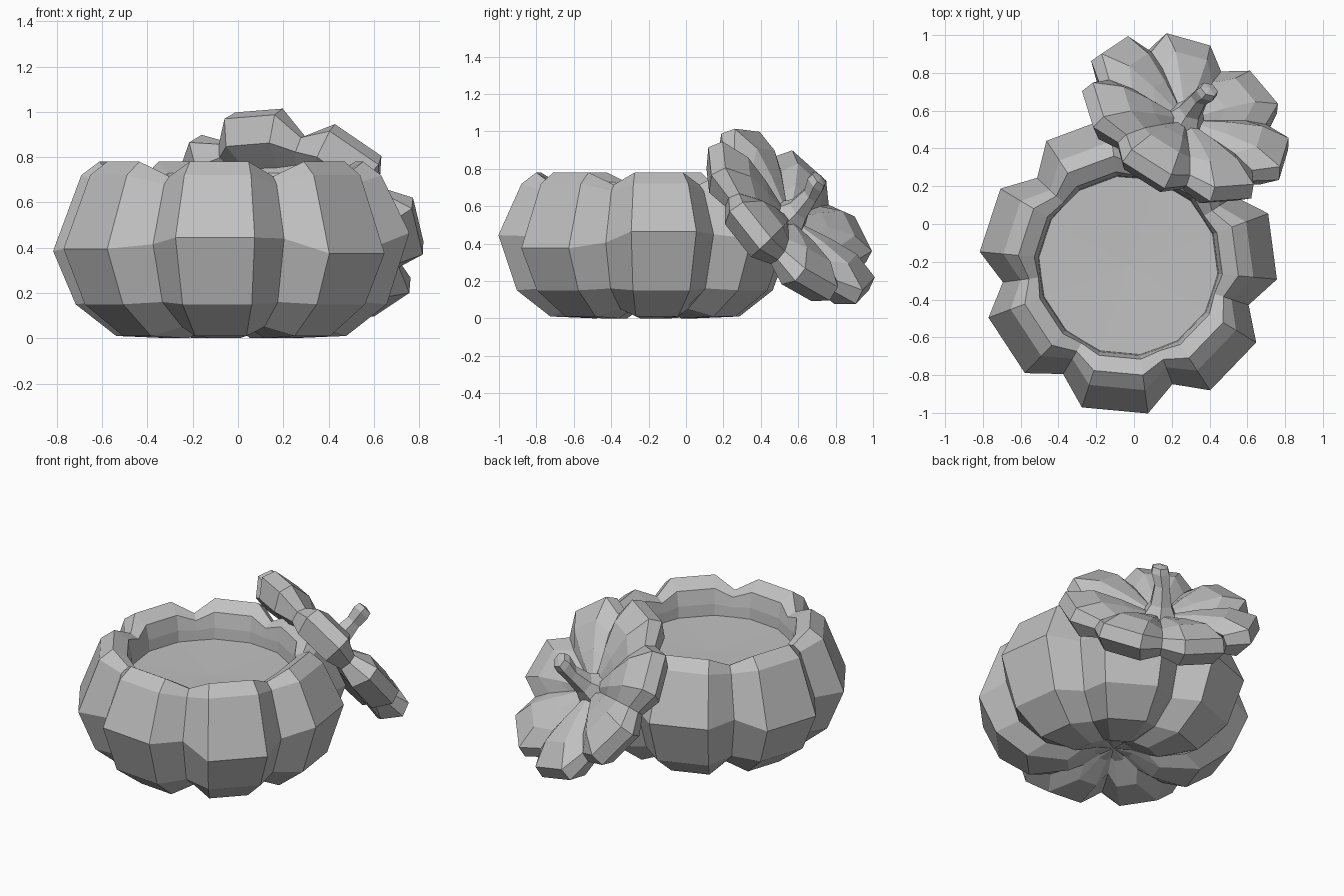
import bpy
import bmesh
from math import sin, cos, radians, tau
from mathutils import Matrix, Vector

cube = bpy.data.objects.get("Cube")
if cube:
    bpy.data.objects.remove(cube, do_unlink=True)

LOBES = 7

clay = bpy.data.materials.new("grey_clay")
clay.use_nodes = True
GREY = (0.53, 0.53, 0.53, 1)
clay.diffuse_color = GREY
clay.node_tree.nodes["Principled BSDF"].inputs["Base Color"].default_value = GREY


def lobed_ring(lobe, groove, wobble=None):
    """Two ridge points and one groove point per lobe."""
    pts = []
    for i in range(LOBES):
        dz = wobble[i] if wobble else 0
        for frac, (r, z), k in ((-0.25, lobe, 1), (0.25, lobe, 1), (0.5, groove, 0.5)):
            a = (i + frac) * tau / LOBES
            pts.append(Vector((r * cos(a), r * sin(a), z + dz * k)))
    return pts


def round_ring(r, z, sides, shift):
    return [Vector((r * cos(i * tau / sides) + shift, r * sin(i * tau / sides) + shift, z))
            for i in range(sides)]


def skin(name, rings, start, end, matrix):
    """Joins rings of equal size with quads and closes both ends with fans."""
    bm = bmesh.new()
    loops = [[bm.verts.new(p) for p in ring] for ring in rings]
    n = len(loops[0])
    for a, b in zip(loops, loops[1:]):
        for i in range(n):
            j = (i + 1) % n
            bm.faces.new((a[i], a[j], b[j], b[i]))
    for loop, tip in ((loops[0], start), (loops[-1], end)):
        v = bm.verts.new(tip)
        for i in range(n):
            bm.faces.new((loop[i], loop[(i + 1) % n], v))
    bmesh.ops.recalc_face_normals(bm, faces=bm.faces)
    mesh = bpy.data.meshes.new(name)
    bm.to_mesh(mesh)
    bm.free()
    mesh.materials.append(clay)
    obj = bpy.data.objects.new(name, mesh)
    obj.matrix_world = matrix
    bpy.context.collection.objects.link(obj)


# Pot: dimpled base, lobed shell, rolled rim and shallow inner floor
belly_wobble = [0.02, -0.05, 0.04, 0, 0, -0.04, -0.03]
pot_rings = [
    lobed_ring((0.11, 0.08), (0.09, 0.09)),
    lobed_ring((0.27, 0.0), (0.2, 0.05)),
    lobed_ring((0.51, 0.01), (0.42, 0.05)),
    lobed_ring((0.69, 0.15), (0.59, 0.16)),
    lobed_ring((0.79, 0.425), (0.67, 0.43), belly_wobble),
    lobed_ring((0.665, 0.72), (0.575, 0.68)),
    lobed_ring((0.585, 0.78), (0.53, 0.715)),
    lobed_ring((0.5, 0.73), (0.48, 0.69)),
    lobed_ring((0.48, 0.64), (0.47, 0.63)),
    lobed_ring((0.475, 0.57), (0.465, 0.57)),
]
pot_place = Matrix.Translation((-0.03, -0.22, 0)) @ Matrix.Rotation(radians(-95.3), 4, "Z")
skin("pot", pot_rings, (0, 0, 0.1), (0, 0, 0.56), pot_place)

# Leaning frame shared by the lid and its stem: x runs uphill, z is the lid axis
axis = Vector((0.38, 0.68, 0.63)).normalized()
uphill = (Vector((0, 0, 1)) - axis * axis.z).normalized()
side = axis.cross(uphill)
lean = Matrix((uphill, side, axis)).transposed().to_4x4()
twist = Matrix.Rotation(radians(-5), 4, "Z")
lid_place = Matrix.Translation((0.278, 0.562, 0.545)) @ lean @ twist

# Lid: lobed cap with a sunken crown
lid_rings = [
    lobed_ring((0.28, -0.10), (0.24, -0.08)),
    lobed_ring((0.51, -0.12), (0.46, -0.09)),
    lobed_ring((0.59, -0.02), (0.495, -0.03)),
    lobed_ring((0.56, 0.06), (0.46, 0.02)),
    lobed_ring((0.4, 0.09), (0.33, 0.03)),
    lobed_ring((0.23, 0.055), (0.19, 0.01)),
    lobed_ring((0.08, 0.01), (0.07, -0.01)),
]
skin("lid", lid_rings, (0, 0, -0.08), (0, 0, 0), lid_place)

# Stem: flared at the base, bending slightly towards the tip
stem_rings = [round_ring(r, z, 6, s) for r, z, s in
              ((0.11, -0.01, 0), (0.07, 0.06, 0), (0.05, 0.17, 0.01),
               (0.06, 0.24, 0.03), (0.05, 0.275, 0.035))]
skin("stem", stem_rings, (0, 0, -0.02), (0.035, 0.035, 0.285), lid_place)
